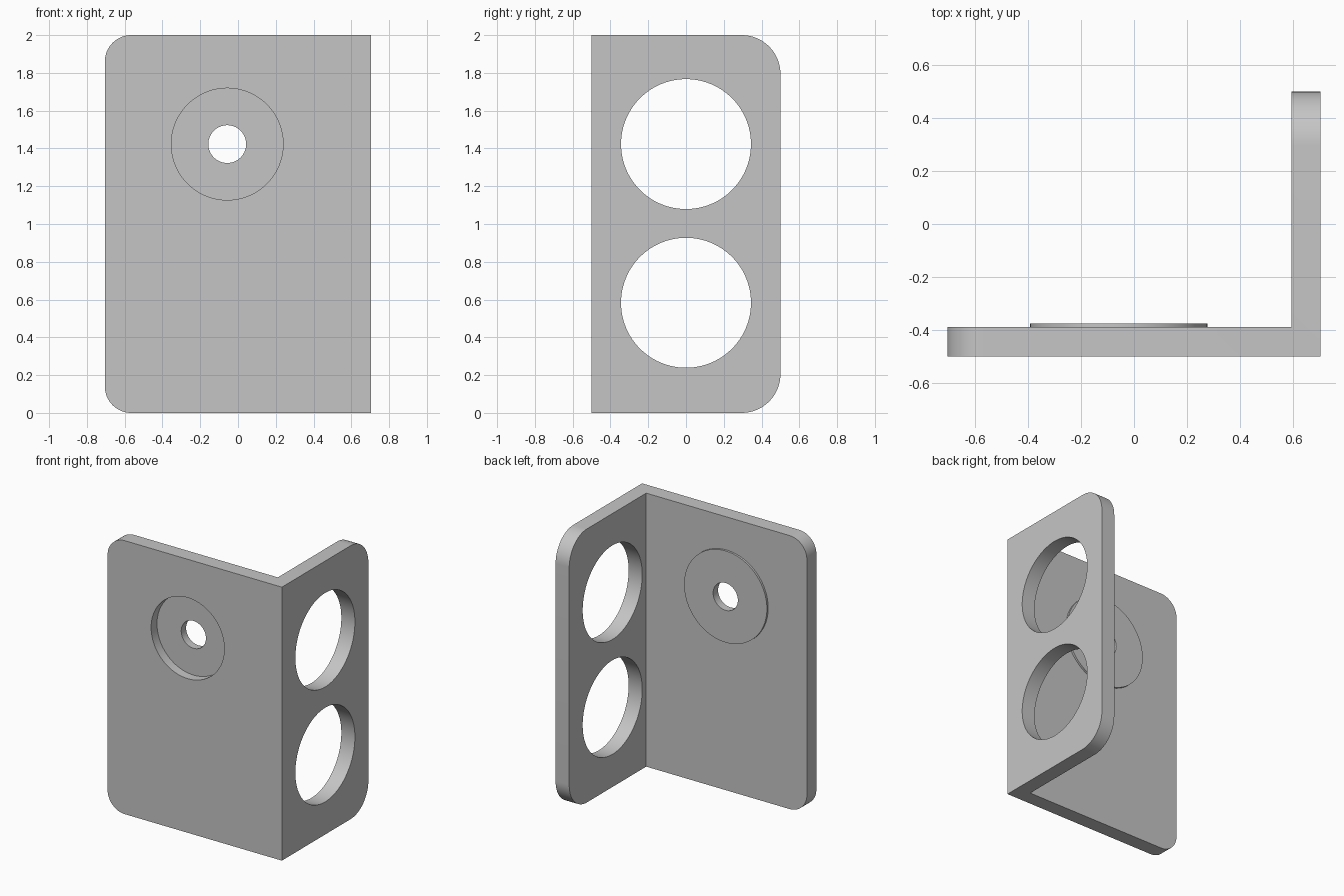
import bpy
import bmesh
import math
from mathutils import Matrix, Vector

default_cube = bpy.data.objects.get("Cube")
if default_cube:
    bpy.data.objects.remove(default_cube, do_unlink=True)

HEIGHT = 2.0
X, Y = 0.705, 0.5          # half width and half depth
WALL = 0.11
MOUNT = Vector((-0.057, 0, 1.423))

grey = bpy.data.materials.new("bracket grey")
grey.use_nodes = True
colour = (0.56, 0.56, 0.56, 1)
grey.diffuse_color = colour
grey.node_tree.nodes["Principled BSDF"].inputs["Base Color"].default_value = colour


def add_object(name, bm):
    mesh = bpy.data.meshes.new(name)
    bmesh.ops.recalc_face_normals(bm, faces=bm.faces)
    bm.to_mesh(mesh)
    bm.free()
    mesh.materials.append(grey)
    obj = bpy.data.objects.new(name, mesh)
    bpy.context.collection.objects.link(obj)
    return obj


def cylinder(name, axis, radius, start, end, centre):
    """Cylinder running from start to end along the x or y axis."""
    bm = bmesh.new()
    bmesh.ops.create_cone(bm, cap_ends=True, segments=96, radius1=radius,
                          radius2=radius, depth=end - start)
    turn = Matrix.Rotation(math.pi / 2, 4, "Y" if axis == "x" else "X")
    place = centre.copy()
    setattr(place, axis, (start + end) / 2)
    bmesh.ops.transform(bm, matrix=Matrix.Translation(place) @ turn, verts=bm.verts)
    return add_object(name, bm)


def combine(target, tool, operation):
    mod = target.modifiers.new(tool.name, "BOOLEAN")
    mod.operation = operation
    mod.solver = "EXACT"
    mod.object = tool
    bpy.context.view_layer.objects.active = target
    bpy.ops.object.modifier_apply(modifier=mod.name)
    bpy.data.objects.remove(tool, do_unlink=True)


# Angle section extruded upward
bm = bmesh.new()
section = [(-X, -Y), (X, -Y), (X, Y), (X - WALL, Y), (X - WALL, WALL - Y), (-X, WALL - Y)]
base = bm.faces.new([bm.verts.new((x, y, 0)) for x, y in section])
top = bmesh.ops.extrude_face_region(bm, geom=[base])["geom"]
bmesh.ops.translate(bm, vec=(0, 0, HEIGHT),
                    verts=[v for v in top if isinstance(v, bmesh.types.BMVert)])


# Rounded outer corners of both plates
def round_corners(axis, position, radius):
    edges = [e for e in bm.edges
             if all(abs(getattr(v.co, axis) - position) < 0.001 for v in e.verts)
             and abs(e.verts[0].co.z - e.verts[1].co.z) < 0.001]
    bmesh.ops.bevel(bm, geom=edges, offset=radius, offset_type="OFFSET",
                    segments=16, profile=0.5, affect="EDGES")


round_corners("x", -X, 0.14)
round_corners("y", Y, 0.205)
bracket = add_object("angle_bracket", bm)

# Raised disc behind the front plate, with its recess and bolt hole
combine(bracket, cylinder("rear_boss", "y", 0.335, -0.45, -0.375, MOUNT), "UNION")
combine(bracket, cylinder("front_recess", "y", 0.296, -0.6, -0.432, MOUNT), "DIFFERENCE")
combine(bracket, cylinder("bolt_hole", "y", 0.1, -0.6, -0.3, MOUNT), "DIFFERENCE")

# Two large openings in the side plate
for z in (0.583, MOUNT.z):
    combine(bracket, cylinder("side_opening", "x", 0.344, 0.5, 0.8, Vector((0, 0, z))),
            "DIFFERENCE")

bpy.ops.object.select_all(action="DESELECT")
bracket.select_set(True)
bpy.context.view_layer.objects.active = bracket
bpy.ops.object.shade_smooth_by_angle(angle=math.radians(30))
